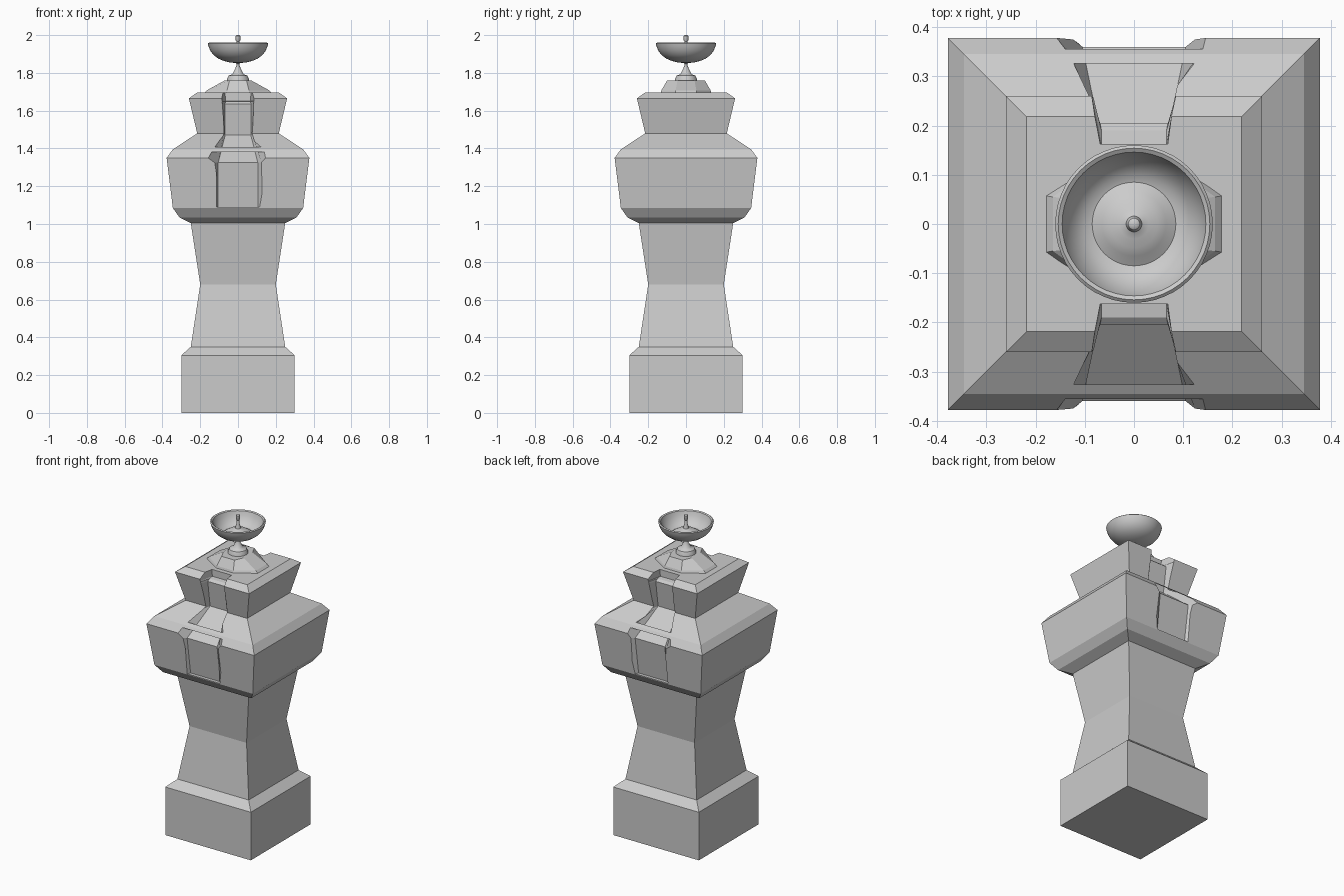
import bpy, bmesh, math

if "Cube" in bpy.data.objects:
    bpy.data.objects.remove(bpy.data.objects["Cube"], do_unlink=True)

stone = bpy.data.materials.new("grey stone")
stone.use_nodes = True
GREY = (0.6, 0.6, 0.6, 1)
stone.diffuse_color = GREY
stone.node_tree.nodes["Principled BSDF"].inputs["Base Color"].default_value = GREY


def loft(name, rings, smooth=None):
    """Skin a stack of equal-length point rings and cap both ends."""
    bm = bmesh.new()
    loops = [[bm.verts.new(p) for p in ring] for ring in rings]
    n = len(loops[0])
    for a, b in zip(loops, loops[1:]):
        for i in range(n):
            j = (i + 1) % n
            bm.faces.new((a[i], a[j], b[j], b[i]))
    bm.faces.new(loops[0][::-1])
    bm.faces.new(loops[-1])
    bmesh.ops.recalc_face_normals(bm, faces=bm.faces)
    mesh = bpy.data.meshes.new(name)
    bm.to_mesh(mesh)
    bm.free()
    mesh.materials.append(stone)
    obj = bpy.data.objects.new(name, mesh)
    bpy.context.collection.objects.link(obj)
    if smooth:
        bpy.ops.object.select_all(action='DESELECT')
        obj.select_set(True)
        bpy.context.view_layer.objects.active = obj
        bpy.ops.object.shade_smooth_by_angle(angle=math.radians(smooth))
    return obj


def square(h, z):
    return [(-h, -h, z), (h, -h, z), (h, h, z), (-h, h, z)]


def octagon(x1, y1, x2, y2, z):
    q = [(x1, y1), (x2, y2)]
    return [(x * sx, y * sy, z) for sx, sy, pts in
            ((1, 1, q), (-1, 1, q[::-1]), (-1, -1, q), (1, -1, q[::-1]))
            for x, y in pts]


def circle(r, z, n=48):
    return [(r * math.cos(i * math.tau / n), r * math.sin(i * math.tau / n), z)
            for i in range(n)]


# Square pedestal body: plinth, pinched shaft, wide drum and flared head
body_profile = [(.30, 0), (.30, .305), (.25, .35), (.20, .68), (.25, 1.005),
                (.31, 1.035), (.345, 1.085), (.378, 1.35), (.345, 1.395),
                (.216, 1.48), (.26, 1.665), (.218, 1.695)]
body = loft("pedestal_body", [square(h, z) for h, z in body_profile])

# Tapered channels sunk into the front and back faces
# (height, floor depth, floor half width, surface depth, surface half width)
channel = [(1.09, .325, .105, .346, .115), (1.325, .36, .105, .376, .125),
           (1.47, .182, .068, .218, .075), (1.635, .205, .069, .26, .085),
           (1.648, .19, .066, .26, .085), (1.652, .163, .066, .26, .085),
           (1.75, .163, .072, .26, .085)]
for side, name in ((-1, "front"), (1, "back")):
    rings = []
    for z, floor, wi, surf, wo in channel:
        reach = .04
        w = wo + (wo - wi) * reach / (surf - floor)
        rings.append([(-wi, side * floor, z), (wi, side * floor, z),
                      (w, side * (surf + reach), z), (-w, side * (surf + reach), z)])
    cutter = loft(name + "_channel_cutter", rings)
    cutter.hide_render = True
    cut = body.modifiers.new(name + "_channel", 'BOOLEAN')
    cut.operation = 'DIFFERENCE'
    cut.solver = 'EXACT'
    cut.object = cutter

# Apply the cuts and discard the cutters
bpy.ops.object.select_all(action='DESELECT')
body.select_set(True)
bpy.context.view_layer.objects.active = body
for cut in list(body.modifiers):
    cutter = cut.object
    bpy.ops.object.modifier_apply(modifier=cut.name)
    bpy.data.objects.remove(cutter, do_unlink=True)

# Faceted mound on the head
loft("top_mound", [octagon(.183, .058, .06, .135, 1.69),
                   octagon(.165, .055, .058, .13, 1.708),
                   octagon(.07, .045, .045, .1, 1.76)])

# Turned foot and stem below the bowl
foot_profile = [(.06, 1.75), (.058, 1.768), (.05, 1.785), (.034, 1.792),
                (.028, 1.797), (.007, 1.84), (.008, 1.848), (.018, 1.858)]
loft("bowl_stem", [circle(r, z) for r, z in foot_profile], 35)

# Bowl with rolled rim, raised centre and spike
bowl_profile = [(.02, 1.853), (.045, 1.856), (.075, 1.863), (.105, 1.876),
                (.13, 1.895), (.147, 1.918), (.156, 1.94), (.16, 1.955),
                (.154, 1.96), (.146, 1.955), (.138, 1.93), (.12, 1.902),
                (.1, 1.885), (.085, 1.88), (.065, 1.892), (.048, 1.904),
                (.03, 1.907), (.016, 1.915), (.01, 1.94), (.007, 1.965),
                (.012, 1.972), (.012, 1.996), (.007, 2.0)]
loft("bowl_and_spike", [circle(r, z) for r, z in bowl_profile], 40)
